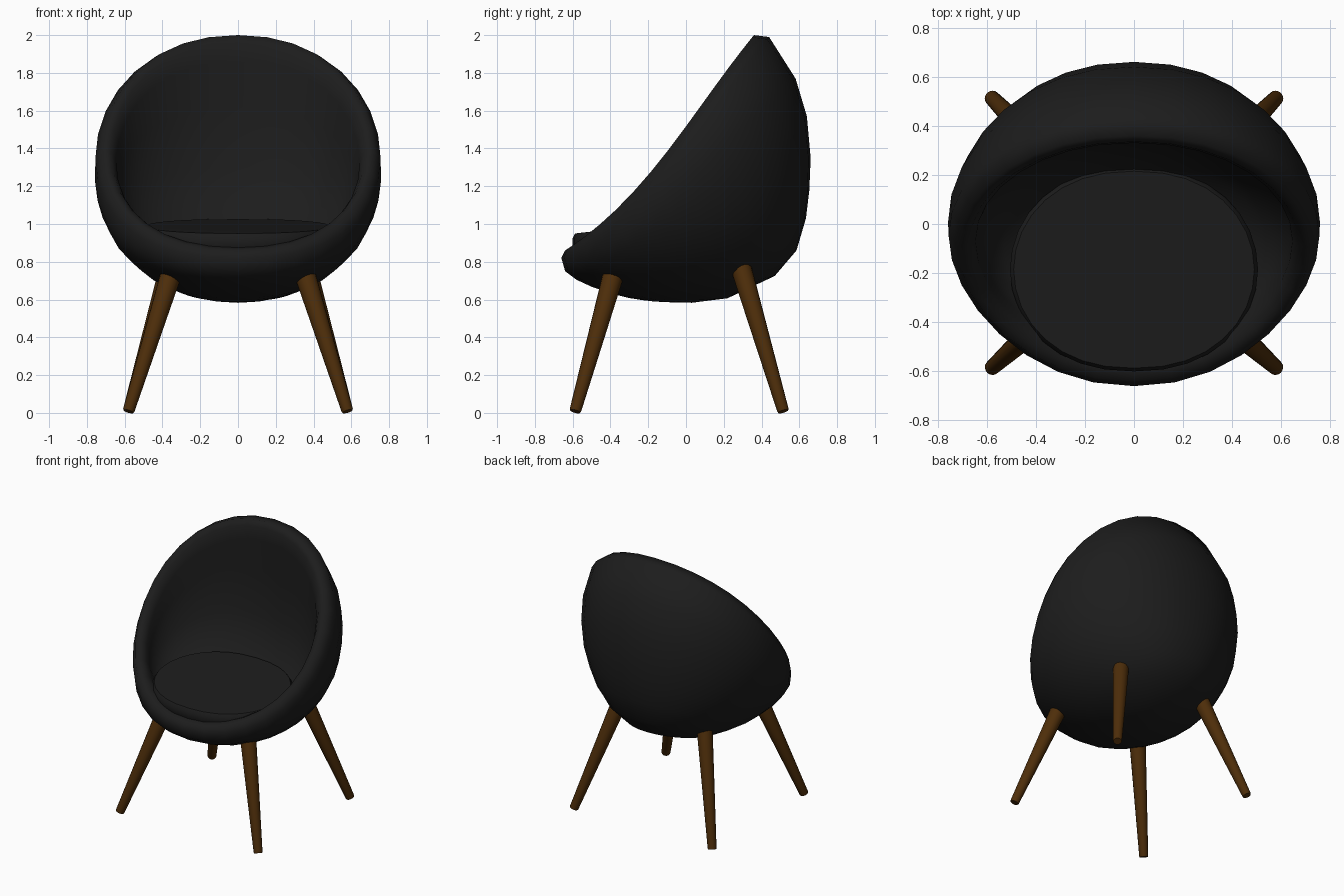
import bpy, bmesh, math
from mathutils import Vector

if "Cube" in bpy.data.objects:
    bpy.data.objects.remove(bpy.data.objects["Cube"])


def material(name, rgb):
    m = bpy.data.materials.new(name)
    m.diffuse_color = (*rgb, 1)
    m.use_nodes = True
    m.node_tree.nodes["Principled BSDF"].inputs["Base Color"].default_value = m.diffuse_color
    return m


black = material("black upholstery", (0.012, 0.012, 0.012))
wood = material("brown wood", (0.076, 0.027, 0.003))


def finish(name, bm, mat, angle):
    bmesh.ops.recalc_face_normals(bm, faces=bm.faces)
    me = bpy.data.meshes.new(name)
    bm.to_mesh(me)
    bm.free()
    ob = bpy.data.objects.new(name, me)
    bpy.context.collection.objects.link(ob)
    me.materials.append(mat)
    bpy.ops.object.select_all(action='DESELECT')
    bpy.context.view_layer.objects.active = ob
    ob.select_set(True)
    bpy.ops.object.shade_smooth_by_angle(angle=math.radians(angle))
    return ob


def loft(name, start, loops, end, mat, power, angle, n=32):
    """Skin tilted oval loops (front y, front z, back y, back z, half width, sag)."""
    bm = bmesh.new()
    rings = []
    for fy, fz, by, bz, w, sag in loops:
        ring = []
        for i in range(n):
            a = 2 * math.pi * i / n
            c, s = math.cos(a), math.sin(a)
            x = math.copysign(abs(s) ** power, s) * w
            drop = sag * s * s * (1 + 0.8 * c)
            y = (fy + by) / 2 + (fy - by) / 2 * c + 0.75 * drop
            z = (fz + bz) / 2 + (fz - bz) / 2 * c - 0.66 * drop
            ring.append(bm.verts.new((x, y, z)))
        rings.append(ring)
    for r, q in zip(rings, rings[1:]):
        for i in range(n):
            j = (i + 1) % n
            bm.faces.new((r[i], r[j], q[j], q[i]))
    for ring, (y, z) in ((rings[0], start), (rings[-1], end)):
        pole = bm.verts.new((0, y, z))
        for i in range(n):
            bm.faces.new((ring[i], ring[(i + 1) % n], pole))
    return finish(name, bm, mat, angle)


# Bucket shell: outside from the belly up, over the rolled rim, down the inside
shell = [
    (-0.10, 0.586, 0.22, 0.607, 0.14, 0),
    (-0.17, 0.590, 0.47, 0.725, 0.31, 0),
    (-0.23, 0.597, 0.585, 0.86, 0.42, 0),
    (-0.30, 0.608, 0.635, 1.03, 0.53, 0),
    (-0.40, 0.633, 0.653, 1.18, 0.61, 0),
    (-0.50, 0.668, 0.66, 1.35, 0.68, 0.01),
    (-0.58, 0.705, 0.64, 1.57, 0.73, 0.025),
    (-0.64, 0.750, 0.58, 1.77, 0.757, 0.05),
    (-0.66, 0.820, 0.44, 1.99, 0.755, 0.085),
    (-0.64, 0.860, 0.36, 2.00, 0.715, 0.06),
    (-0.60, 0.875, 0.335, 1.96, 0.67, 0.06),
    (-0.56, 0.875, 0.33, 1.86, 0.645, 0.06),
    (-0.52, 0.870, 0.345, 1.62, 0.635, 0.045),
    (-0.48, 0.865, 0.325, 1.30, 0.60, 0.02),
    (-0.42, 0.860, 0.25, 1.04, 0.53, 0),
    (-0.30, 0.860, 0.10, 0.90, 0.35, 0),
]
loft("shell", (0.03, 0.583), shell, (-0.1, 0.86), black, 0.93, 180)

# Seat cushion, tilted slightly back
cushion = [
    (-0.57, 0.83, 0.20, 0.90, 0.46, 0),
    (-0.60, 0.88, 0.23, 0.97, 0.505, 0),
    (-0.60, 0.925, 0.23, 1.005, 0.505, 0),
    (-0.587, 0.950, 0.215, 1.027, 0.49, 0),
]
loft("seat_cushion", (-0.17, 0.87), cushion, (-0.17, 0.998), black, 0.88, 50)


# Tapered splayed legs with a softened top edge
def leg(name, foot, top, n=16):
    foot, top = Vector(foot), Vector(top)
    axis = (top - foot).normalized()
    turn = Vector((0, 0, 1)).rotation_difference(axis)
    length = (top - foot).length
    bm = bmesh.new()
    rings = []
    for h, r in ((0, 0.028), (0.008, 0.031), (length - 0.025, 0.056), (length, 0.038)):
        rings.append([bm.verts.new(foot + turn @ Vector((
            r * math.cos(2 * math.pi * i / n), r * math.sin(2 * math.pi * i / n), h)))
            for i in range(n)])
    for r, q in zip(rings, rings[1:]):
        for i in range(n):
            j = (i + 1) % n
            bm.faces.new((r[i], r[j], q[j], q[i]))
    bm.faces.new(rings[0])
    bm.faces.new(rings[-1])
    finish(name, bm, wood, 35)


for side, s in (("left", -1), ("right", 1)):
    leg("front_leg_" + side, (s * 0.580, -0.587, 0.008), (s * 0.345, -0.375, 0.765))
    leg("back_leg_" + side, (s * 0.580, 0.515, 0.008), (s * 0.345, 0.275, 0.825))
